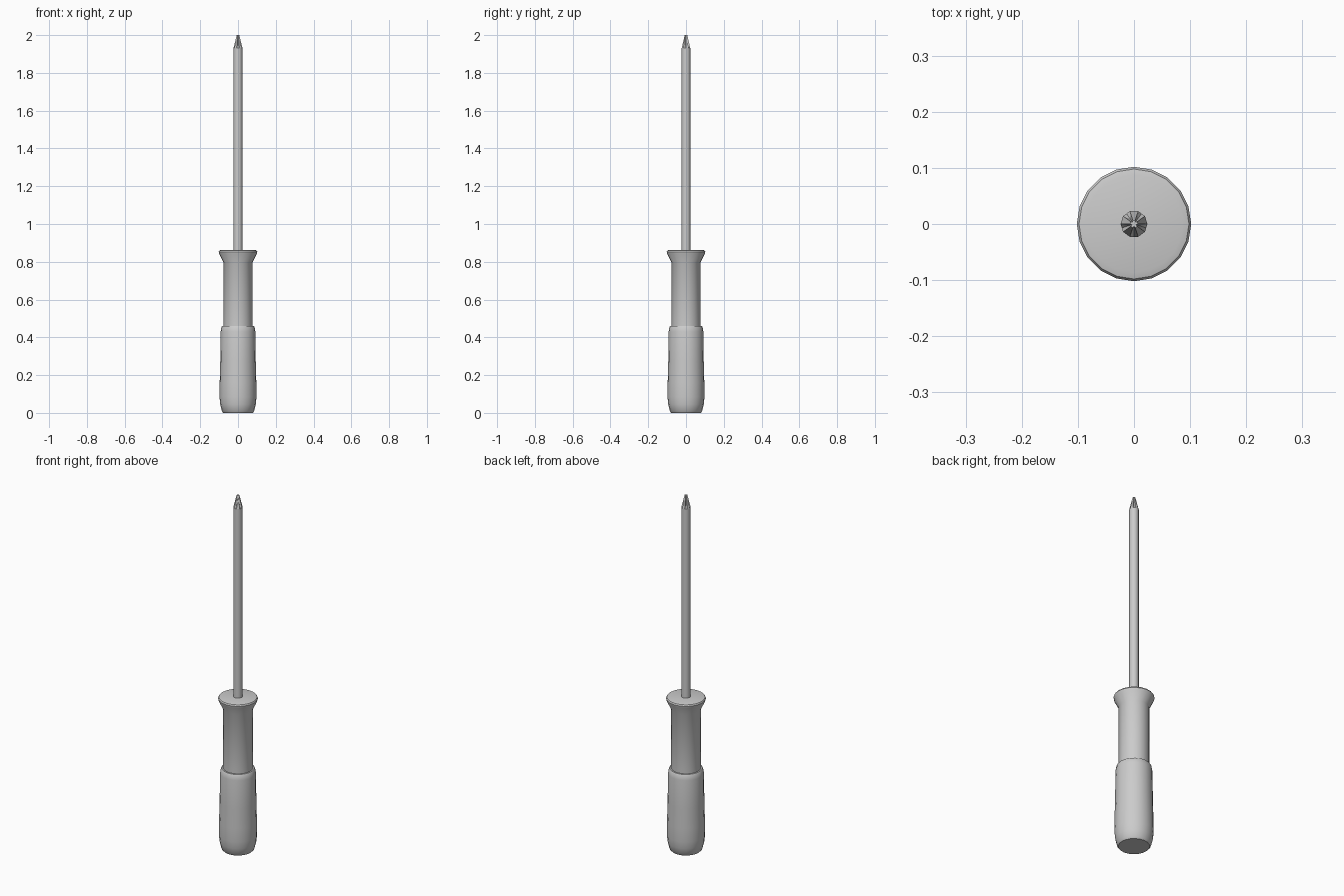
import bpy, bmesh
from math import cos, sin, pi, radians

cube = bpy.data.objects.get("Cube")
if cube:
    bpy.data.objects.remove(cube, do_unlink=True)

GREY = (0.6, 0.6, 0.6, 1)
mat = bpy.data.materials.new("light grey")
mat.use_nodes = True
mat.diffuse_color = GREY
mat.node_tree.nodes["Principled BSDF"].inputs["Base Color"].default_value = GREY


def loft(name, rings, smooth):
    """Skin a stack of equal-length point rings and cap both ends."""
    bm = bmesh.new()
    rows = [[bm.verts.new(p) for p in ring] for ring in rings]
    n = len(rows[0])
    for low, high in zip(rows, rows[1:]):
        for i in range(n):
            j = (i + 1) % n
            bm.faces.new((low[i], low[j], high[j], high[i]))
    bm.faces.new(rows[0][::-1])
    bm.faces.new(rows[-1])
    bmesh.ops.recalc_face_normals(bm, faces=bm.faces)
    mesh = bpy.data.meshes.new(name)
    bm.to_mesh(mesh)
    bm.free()
    mesh.materials.append(mat)
    obj = bpy.data.objects.new(name, mesh)
    bpy.context.collection.objects.link(obj)
    bpy.ops.object.select_all(action="DESELECT")
    obj.select_set(True)
    bpy.context.view_layer.objects.active = obj
    bpy.ops.object.shade_smooth_by_angle(angle=radians(smooth))
    return obj


def circle(r, z, sides=20):
    return [(r * cos(2 * pi * i / sides), r * sin(2 * pi * i / sides), z)
            for i in range(sides)]


def fluted(r, z, depth=0.0):
    """Ten-sided ring whose alternate sides can be pushed in as grooves."""
    pts = []
    for k in range(5):
        centre = radians(72 * k - 90)
        for turn in (-18, 0, 18):
            a = centre + radians(turn)
            rad = r * cos(pi / 10) * (1 - depth) if turn == 0 else r
            pts.append((rad * cos(a), rad * sin(a), z))
    return pts


# Handle: swollen grip, slim neck and flared collar
handle = [(0.078, 0.0), (0.085, 0.008), (0.094, 0.045), (0.098, 0.085),
          (0.097, 0.16), (0.094, 0.27), (0.092, 0.43), (0.088, 0.454),
          (0.084, 0.46), (0.076, 0.46), (0.076, 0.795), (0.1, 0.842),
          (0.102, 0.853), (0.098, 0.86), (0.087, 0.863)]
loft("handle", [circle(r, z) for r, z in handle], 35)

# Shaft
loft("shaft", [fluted(0.024, 0.85), fluted(0.024, 1.931)], 40)

# Tapered tip with five grooves
loft("grooved_tip", [fluted(0.024, 1.931), fluted(0.0205, 1.945, 0.4),
                     fluted(0.007, 2.0, 0.4)], 15)
